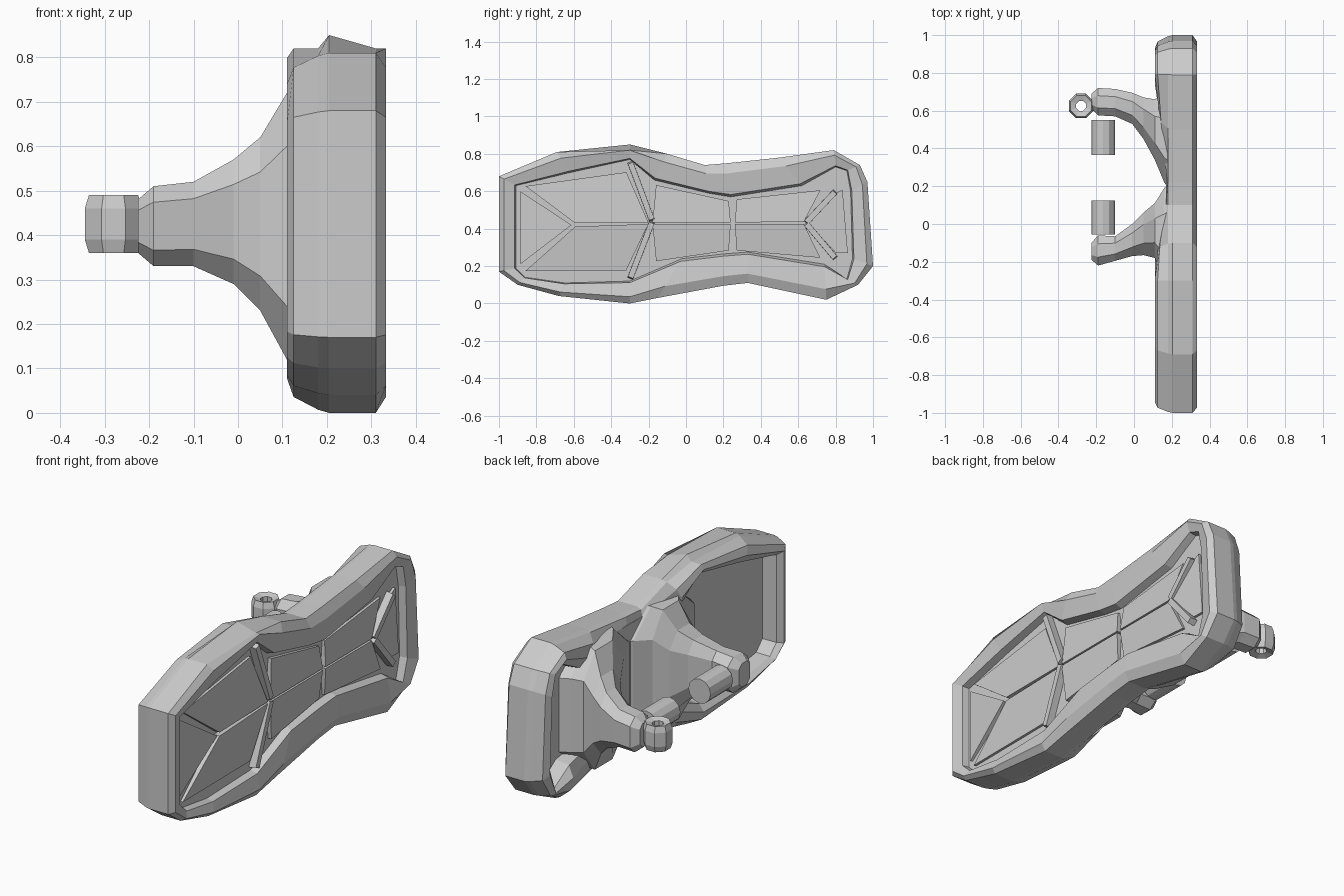
import bpy, bmesh
from math import cos, sin, pi
from mathutils import Vector

if "Cube" in bpy.data.objects:
    bpy.data.objects.remove(bpy.data.objects["Cube"])


def make(name, bm):
    bmesh.ops.recalc_face_normals(bm, faces=bm.faces)
    me = bpy.data.meshes.new(name)
    bm.to_mesh(me)
    bm.free()
    ob = bpy.data.objects.new(name, me)
    bpy.context.collection.objects.link(ob)
    return ob


def loft(name, loops, closed=False):
    """Skin equal-length loops; cap the ends, or join last to first."""
    bm = bmesh.new()
    rings = [[bm.verts.new(p) for p in lp] for lp in loops]
    pairs = list(zip(rings, rings[1:]))
    if closed:
        pairs.append((rings[-1], rings[0]))
    for a, b in pairs:
        n = len(a)
        for i in range(n):
            bm.faces.new((a[i], a[(i + 1) % n], b[(i + 1) % n], b[i]))
    if not closed:
        bm.faces.new(rings[0])
        bm.faces.new(rings[-1])
    return make(name, bm)


# Plate outline (y, z) and the matching inner edge of its rim
OUTER = [(-1, .17), (-1, .68), (-.69, .81), (-.3, .85), (-.1, .80), (.1, .74), (.22, .75),
         (.5, .78), (.79, .82), (.93, .74), (.97, .65), (1, .2), (.92, .1),
         (.75, .02), (.33, .11), (.2, .095), (-.15, .03), (-.3, 0), (-.68, .04), (-.9, .1)]
INNER = [(-.91, .19), (-.91, .63), (-.62, .70), (-.3, .77), (-.17, .66), (.12, .59), (.24, .57),
         (.62, .63), (.8, .73), (.86, .71), (.88, .6), (.89, .24), (.86, .13),
         (.74, .21), (.33, .275), (.2, .265), (-.02, .24), (-.3, .12), (-.65, .11), (-.86, .14)]


def rim(x, t, cap=.82):
    """One loop of the plate; its back is pinched in at the waist."""
    pts = []
    for (a, b), (c, d) in zip(OUTER, INNER):
        w = min(1, max(0, 1.3 - abs(a - .22) / .3))
        pts.append((x + max(0, .175 - x) * w, a + (c - a) * t, min(cap, b + (d - b) * t)))
    return pts


# Plate: recessed back, rounded rim, sloping front rim, recessed front
loft("plate", [rim(.21, 1), rim(.135, .95), rim(.11, .65), rim(.125, .3),
               rim(.18, .06), rim(.205, 0, .85), rim(.31, 0), rim(.333, .3),
               rim(.318, .93), rim(.28, 1)])


# Front panels: facets hipped toward a central seam, separated by grooves
def panel(name, pts, gap=.012):
    c = sum((Vector(p) for p in pts), Vector()) / len(pts)
    top = [Vector(p) + (c - Vector(p)).normalized() * gap + Vector((.008, 0, 0)) for p in pts]
    loft(name, [[(.26, p.y, p.z) for p in top], top])


L, M, J, R = (.305, -.6, .42), (.30, -.19, .43), (.30, .25, .43), (.30, .64, .43)
panel("panel_left_end", [(.285, -.89, .61), L, (.285, -.89, .2)])
for s, n in ((1, "upper"), (-1, "lower")):
    def f(x, y, zu, zl):
        return (x, y, zu if s > 0 else zl)
    panel("panel_left_" + n, [f(.285, -.87, .63, .17), f(.285, -.31, .71, .17), M, L])
    panel("panel_mid_" + n, [f(.29, -.17, .64, .22), f(.285, .24, .55, .28), J, M])
    panel("panel_right_" + n, [f(.285, .26, .56, .28), f(.285, .73, .61, .24), R, J])
    # Raised ribs at the panel joints
    for y0, z0, y1, z1 in ((-.30, f(0, 0, .76, .13)[2], -.18, .44),
                           (.64, .43, .8, f(0, 0, .60, .24)[2])):
        d = Vector((0, z1 - z0, y0 - y1)).normalized() * .016
        a, b = Vector((.26, y0, z0)), Vector((.26, y1, z1))
        base = [a + d, b + d, b - d, a - d]
        top = [p.lerp((a + b) / 2, .06) + Vector((.058, 0, 0)) for p in base]
        loft("rib_" + n, [base, top])
panel("panel_right_end", [(.285, .84, .62), (.285, .87, .26), (.285, .8, .26), R, (.285, .8, .6)])


# Arms: chamfered sections (x, y0, y1, z0, z1) flaring into the back of the plate
def section(x, y0, y1, z0, z1):
    cy, cz = (y1 - y0) * .28, (z1 - z0) * .2
    return [(x, y0 + cy, z0), (x, y1 - cy, z0), (x, y1, z0 + cz), (x, y1, z1 - cz),
            (x, y1 - cy, z1), (x, y0 + cy, z1), (x, y0, z1 - cz), (x, y0, z0 + cz)]


heights = [(.22, .115, .735), (.16, .115, .735), (.11, .12, .72), (.05, .23, .62),
           (-.01, .29, .57), (-.10, .33, .52), (-.19, .33, .51), (-.225, .36, .48)]
spans = {"upper_arm": [(.14, .72), (.22, .69), (.34, .66), (.45, .67), (.53, .695),
                       (.57, .715), (.575, .72), (.61, .69)],
         "lower_arm": [(-.34, .26), (-.3, .19), (-.18, .11), (-.165, .06), (-.17, 0),
                       (-.195, -.065), (-.22, -.06), (-.19, -.1)]}
for name, ys in spans.items():
    loft(name, [section(x, y0, y1, z0, z1)
                for (x, z0, z1), (y0, y1) in zip(heights, ys)])

# Web joining the two arms at the back of the plate
loft("arm_web", [[(x, y, z) for y, z in ((-.1, .15), (.5, .15), (.5, .70), (-.1, .70))]
                 for x in (.23, .17)])


# Ring at the end of the longer arm, with a vertical hole
def circle(r, z, n=8):
    return [(-.28 + r * cos((i + .5) * 2 * pi / n),
             .625 + r * sin((i + .5) * 2 * pi / n), z) for i in range(n)]


loft("arm_ring", [circle(.028, .37), circle(.06, .36), circle(.07, .39),
                  circle(.07, .46), circle(.06, .49), circle(.028, .48)], closed=True)

# Pins pointing inward from each arm
for name, y0, y1 in (("upper_pin", .365, .55), ("lower_pin", -.055, .125)):
    loft(name, [[(-.163 + .062 * cos(i * pi / 6), y, .42 + .062 * sin(i * pi / 6))
                 for i in range(12)] for y in (y0, y1)])
